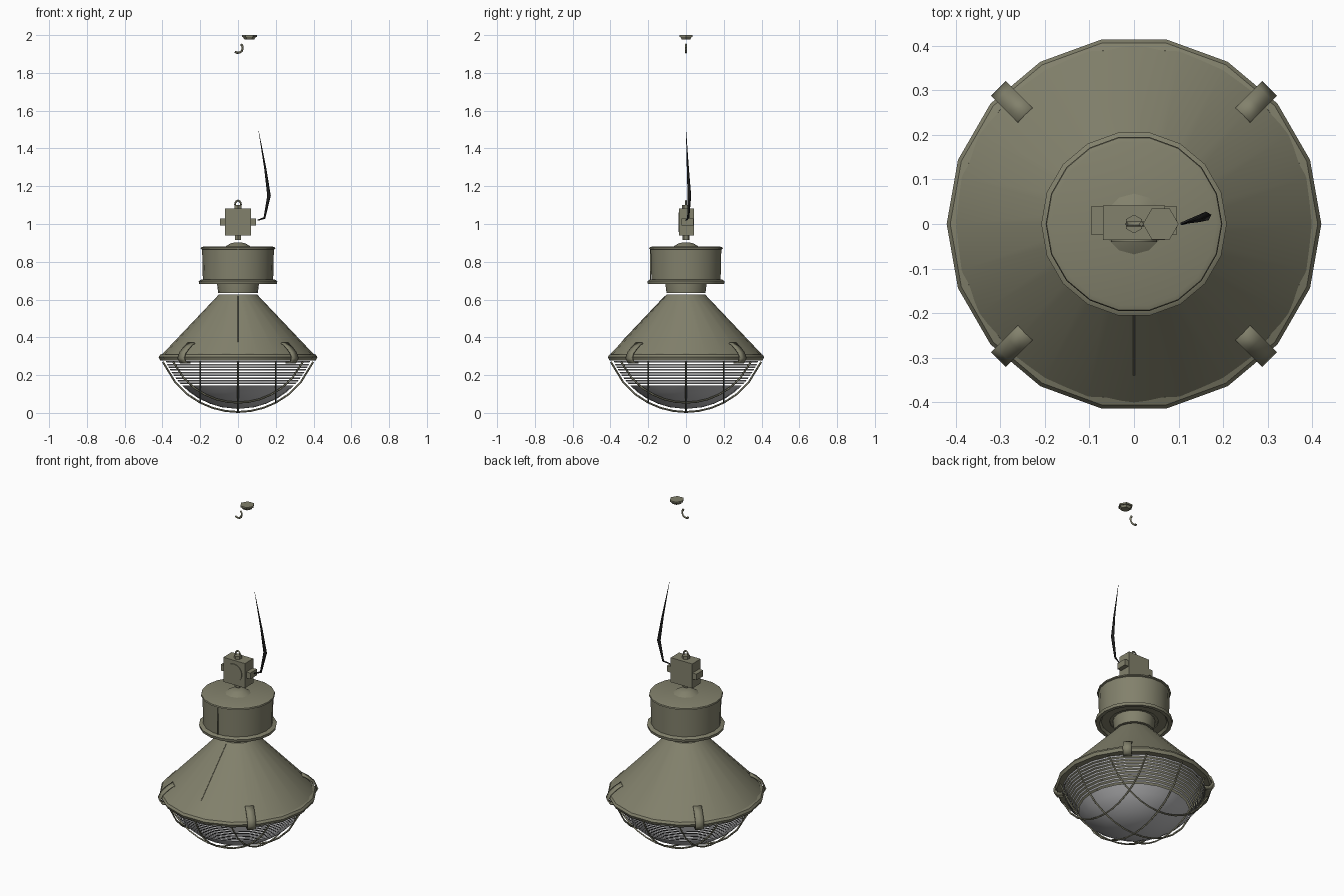
import bpy, bmesh, math
from mathutils import Vector, Matrix

cube = bpy.data.objects.get("Cube")
if cube:
    bpy.data.objects.remove(cube, do_unlink=True)


def material(name, colour):
    m = bpy.data.materials.new(name)
    m.use_nodes = True
    m.diffuse_color = (*colour, 1)
    bsdf = m.node_tree.nodes["Principled BSDF"]
    bsdf.inputs["Base Color"].default_value = (*colour, 1)
    bsdf.inputs["Roughness"].default_value = 0.6
    return m


OLIVE = material("olive paint", (0.225, 0.22, 0.15))
CABLE = material("black cable", (0.012, 0.012, 0.012))
GLASS = material("grey glass", (0.5, 0.5, 0.51))


def finish(name, bm, mat, angle=35):
    bmesh.ops.recalc_face_normals(bm, faces=bm.faces)
    mesh = bpy.data.meshes.new(name)
    bm.to_mesh(mesh)
    bm.free()
    mesh.materials.append(mat)
    mesh.shade_smooth()
    mesh.set_sharp_from_angle(angle=math.radians(angle))
    ob = bpy.data.objects.new(name, mesh)
    bpy.context.collection.objects.link(ob)
    return ob


def revolve(name, profile, mat, sides=18, closed=False, offset=(0, 0, 0)):
    """Spin an (r, z) profile around the vertical axis."""
    bm = bmesh.new()
    pts = profile + profile[:1] if closed else profile
    rings = [[bm.verts.new((r * math.cos(2 * math.pi * i / sides),
                            r * math.sin(2 * math.pi * i / sides), z))
              for i in range(sides)] for r, z in pts]
    for a, b in zip(rings, rings[1:]):
        for i in range(sides):
            j = (i + 1) % sides
            bm.faces.new((a[i], a[j], b[j], b[i]))
    bmesh.ops.remove_doubles(bm, verts=bm.verts, dist=1e-5)
    bmesh.ops.dissolve_degenerate(bm, edges=bm.edges, dist=1e-5)
    bmesh.ops.translate(bm, verts=bm.verts, vec=offset)
    return finish(name, bm, mat)


def box(name, centre, size, mat):
    bm = bmesh.new()
    bmesh.ops.create_cube(bm, size=1, matrix=Matrix.Translation(centre) @ Matrix.Diagonal((*size, 1)))
    return finish(name, bm, mat)


def rod(name, start, end, radius, mat, sides=8):
    a, b = Vector(start), Vector(end)
    turn = (b - a).to_track_quat('Z', 'Y').to_matrix().to_4x4()
    bm = bmesh.new()
    bmesh.ops.create_cone(bm, cap_ends=True, segments=sides, radius1=radius, radius2=radius,
                          depth=(b - a).length, matrix=Matrix.Translation((a + b) / 2) @ turn)
    return finish(name, bm, mat)


def tube(name, points, radius, mat, taper=None):
    """Round wire through a list of points, optionally tapered."""
    cu = bpy.data.curves.new(name, 'CURVE')
    cu.dimensions = '3D'
    cu.bevel_depth = radius
    cu.bevel_resolution = 0
    cu.use_fill_caps = True
    sp = cu.splines.new('POLY')
    sp.points.add(len(points) - 1)
    for i, p in enumerate(points):
        sp.points[i].co = (*p, 1)
        sp.points[i].radius = taper[i] if taper else 1
    cu.materials.append(mat)
    ob = bpy.data.objects.new(name, cu)
    bpy.context.collection.objects.link(ob)
    return ob


# Thin conical shade, open below, and its rim band
revolve("shade", [(0, 0.628), (0.1, 0.628), (0.4, 0.312)], OLIVE, sides=24)
revolve("shade_rim", [(0.395, 0.315), (0.412, 0.308), (0.42, 0.295), (0.412, 0.278), (0.375, 0.278),
                      (0.375, 0.3)], OLIVE, closed=True)

# Neck, flange and gear housing
revolve("neck", [(0, 0.635), (0.105, 0.635), (0.112, 0.69), (0.112, 0.72), (0, 0.72)], OLIVE)
revolve("flange", [(0.13, 0.705), (0.195, 0.705), (0.208, 0.698), (0.205, 0.682), (0.185, 0.682),
                   (0.175, 0.695), (0.13, 0.695)], OLIVE, closed=True)
revolve("housing", [(0, 0.7), (0.186, 0.7), (0.19, 0.865), (0.198, 0.868), (0.196, 0.876),
                    (0.185, 0.88), (0, 0.88)], OLIVE)
revolve("housing_boss", [(0, 0.876), (0.068, 0.88), (0.04, 0.897), (0.02, 0.902), (0, 0.902)],
        OLIVE, sides=12)

# Thin raised seam down the front of housing and shade
box("housing_seam", (0, -0.188, 0.785), (0.004, 0.006, 0.17), OLIVE)
tube("shade_seam", [(0, -0.11, 0.619), (0, -0.34, 0.376)], 0.002, OLIVE)

# Junction box with round cover plate and cable glands
box("junction_box", (0, 0.003, 1.01), (0.14, 0.078, 0.144), OLIVE)
rod("box_cover", (0, -0.035, 1.01), (0, -0.04, 1.01), 0.052, OLIVE, 16)
for side, word in ((1, "left"), (-1, "right")):
    box(word + "_gland", (0.081 * side, 0.008, 1.01), (0.03, 0.062, 0.036), OLIVE)
rod("top_gland", (0, 0, 1.075), (0, 0, 1.1), 0.021, OLIVE, 6)
rod("bottom_gland", (0, 0, 0.915), (0, 0, 0.945), 0.019, OLIVE, 6)
tube("hanging_eye", [(0.016 * math.cos(a), 0, 1.1 + 0.024 * math.sin(a))
                     for a in [math.pi * i / 6 for i in range(7)]], 0.005, OLIVE)

# Tapered supply cable beside the box
tube("supply_cable", [(0.105, 0, 1.02), (0.14, 0.012, 1.032), (0.164, 0.018, 1.15),
                      (0.145, 0.01, 1.29), (0.108, 0, 1.5)], 0.01, CABLE,
     [0.3, 0.6, 1, 0.6, 0.05])

# Ceiling cup and the hook below it
revolve("ceiling_cup", [(0, 1.978), (0.026, 1.978), (0.034, 1.99), (0.04, 1.991), (0.04, 2.0), (0, 2.0)],
        OLIVE, sides=6, offset=(0.06, 0, 0))
tube("ceiling_hook", [(0.025 * math.cos(a), 0, 1.932 + 0.026 * math.sin(a))
                      for a in [math.radians(-130 + 30 * i) for i in range(7)]], 0.006, OLIVE)

# Glass bowl: smooth dome below, separate narrow ribs above
R_GLASS, CENTRE = 0.415, 0.436


def bowl_radius(z):
    return math.sqrt(max(R_GLASS ** 2 - (CENTRE - z) ** 2, 0))


revolve("glass_dome", [(bowl_radius(z), z) for z in (CENTRE - R_GLASS, 0.03, 0.05, 0.08, 0.11, 0.145)],
        GLASS, sides=24)
RIBS = 9
for i in range(RIBS):
    low = 0.152 + 0.128 * i / RIBS
    high = low + 0.008
    revolve(f"glass_rib_{i + 1}", [(bowl_radius(low), low), (bowl_radius(high), high)], GLASS, sides=24)

# Wire guard: crossing arcs lying on a sphere
R_GUARD = 0.431
for axis in (0, 1):
    for n, off in enumerate((-0.2, 0, 0.2)):
        reach = math.sqrt(0.398 ** 2 - off ** 2)
        pts = []
        for i in range(13):
            t = -reach + 2 * reach * i / 12
            z = CENTRE - math.sqrt(R_GUARD ** 2 - t * t - off * off)
            pts.append((off, t, z) if axis == 0 else (t, off, z))
        tube(f"guard_wire_{'xy'[axis]}{n + 1}", pts, 0.005, OLIVE)

# Four bent clips holding the guard to the rim
clip = [(0.335, 0.345), (0.35, 0.37), (0.38, 0.35), (0.412, 0.32), (0.426, 0.29), (0.41, 0.265), (0.38, 0.265)]
for k in range(4):
    turn = Matrix.Rotation(math.radians(45 + 90 * k), 4, 'Z')
    bm = bmesh.new()
    rows = [[bm.verts.new(turn @ Vector((r, s * 0.023, z))) for s in (-1, 1)] for r, z in clip]
    for a, b in zip(rows, rows[1:]):
        bm.faces.new((a[0], a[1], b[1], b[0]))
    ob = finish(f"rim_clip_{k + 1}", bm, OLIVE, 20)
    mod = ob.modifiers.new("thickness", 'SOLIDIFY')
    mod.thickness = 0.008
    mod.offset = 0
